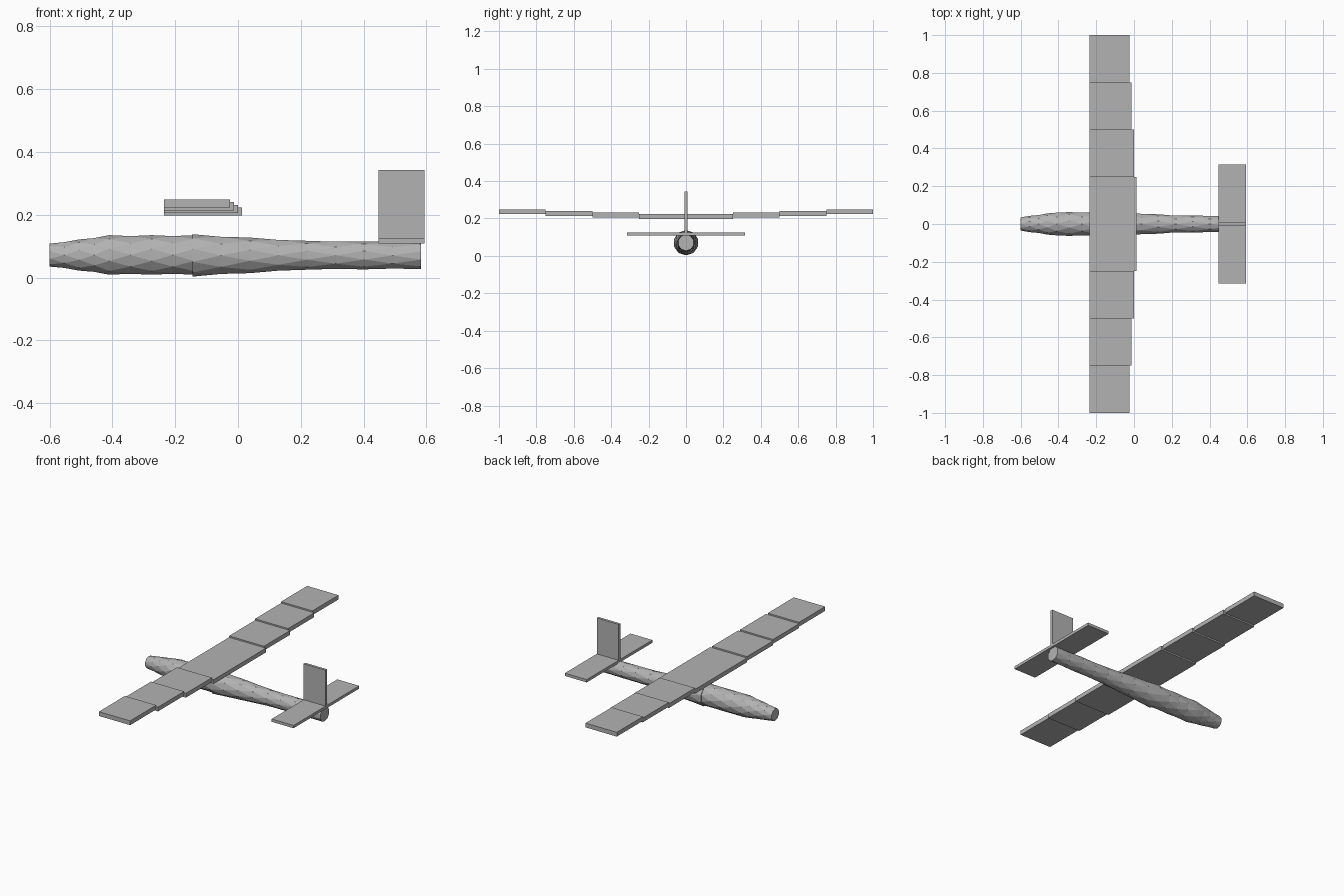
import bpy, bmesh
from math import sin, cos, pi

cube = bpy.data.objects.get("Cube")
if cube:
    bpy.data.objects.remove(cube, do_unlink=True)

grey = bpy.data.materials.new("plain_grey")
grey.use_nodes = True
grey.diffuse_color = (0.45, 0.45, 0.45, 1)
grey.node_tree.nodes["Principled BSDF"].inputs["Base Color"].default_value = (0.45, 0.45, 0.45, 1)


def add_object(name, bm):
    bmesh.ops.recalc_face_normals(bm, faces=bm.faces)
    mesh = bpy.data.meshes.new(name)
    bm.to_mesh(mesh)
    bm.free()
    mesh.materials.append(grey)
    obj = bpy.data.objects.new(name, mesh)
    bpy.context.collection.objects.link(obj)
    return obj


def box(name, low, high):
    bm = bmesh.new()
    bmesh.ops.create_cube(bm, size=1)
    for v in bm.verts:
        v.co = [(a + b) / 2 + c * (b - a) for a, b, c in zip(low, high, v.co)]
    return add_object(name, bm)


# Wing: stepped panels rising and narrowing towards each tip
for side, label in ((1, "rear"), (-1, "front")):
    for i in range(4):
        y = sorted((side * i * 0.25, side * (i + 1) * 0.25))
        z = 0.197 + i * 0.0086
        box(f"wing_panel_{label}_{i + 1}", (-0.235, y[0], z), (0.012 - i * 0.0123, y[1], z + 0.026))

# Tail surfaces
box("tailplane", (0.447, -0.315, 0.108), (0.594, 0.315, 0.125))
box("tail_fin", (0.447, -0.008, 0.108), (0.594, 0.008, 0.343))


# Fuselage: faceted tube lofted through (x, bottom, top) stations with a twist
def loft(name, stations, sides=10, rings=4):
    bm = bmesh.new()
    sections = []
    for a, b in zip(stations, stations[1:]):
        sections += [[p + (q - p) * k / rings for p, q in zip(a, b)] for k in range(rings)]
    sections.append(stations[-1])
    loops = []
    for n, (x, bottom, top) in enumerate(sections):
        mid, radius = (bottom + top) / 2, (top - bottom) / 2
        turn = pi / 2 + (n % 2) * pi / sides
        loops.append([bm.verts.new((x, radius * cos(turn + 2 * pi * i / sides),
                                    mid + radius * sin(turn + 2 * pi * i / sides)))
                      for i in range(sides)])
    for n, (a, b) in enumerate(zip(loops, loops[1:])):
        for i in range(sides):
            j = (i + 1) % sides
            if n % 2 == 0:
                bm.faces.new((a[i], a[j], b[i]))
                bm.faces.new((a[j], b[j], b[i]))
            else:
                bm.faces.new((a[i], b[j], b[i]))
                bm.faces.new((a[i], a[j], b[j]))
    bm.faces.new(loops[0])
    bm.faces.new(loops[-1])
    return add_object(name, bm)


loft("front_fuselage", [(-0.6, 0.035, 0.108), (-0.41, 0.009, 0.135), (-0.14, 0.009, 0.135)])
loft("rear_fuselage", [(-0.145, 0.003, 0.138), (0.22, 0.025, 0.117), (0.583, 0.027, 0.114)])
